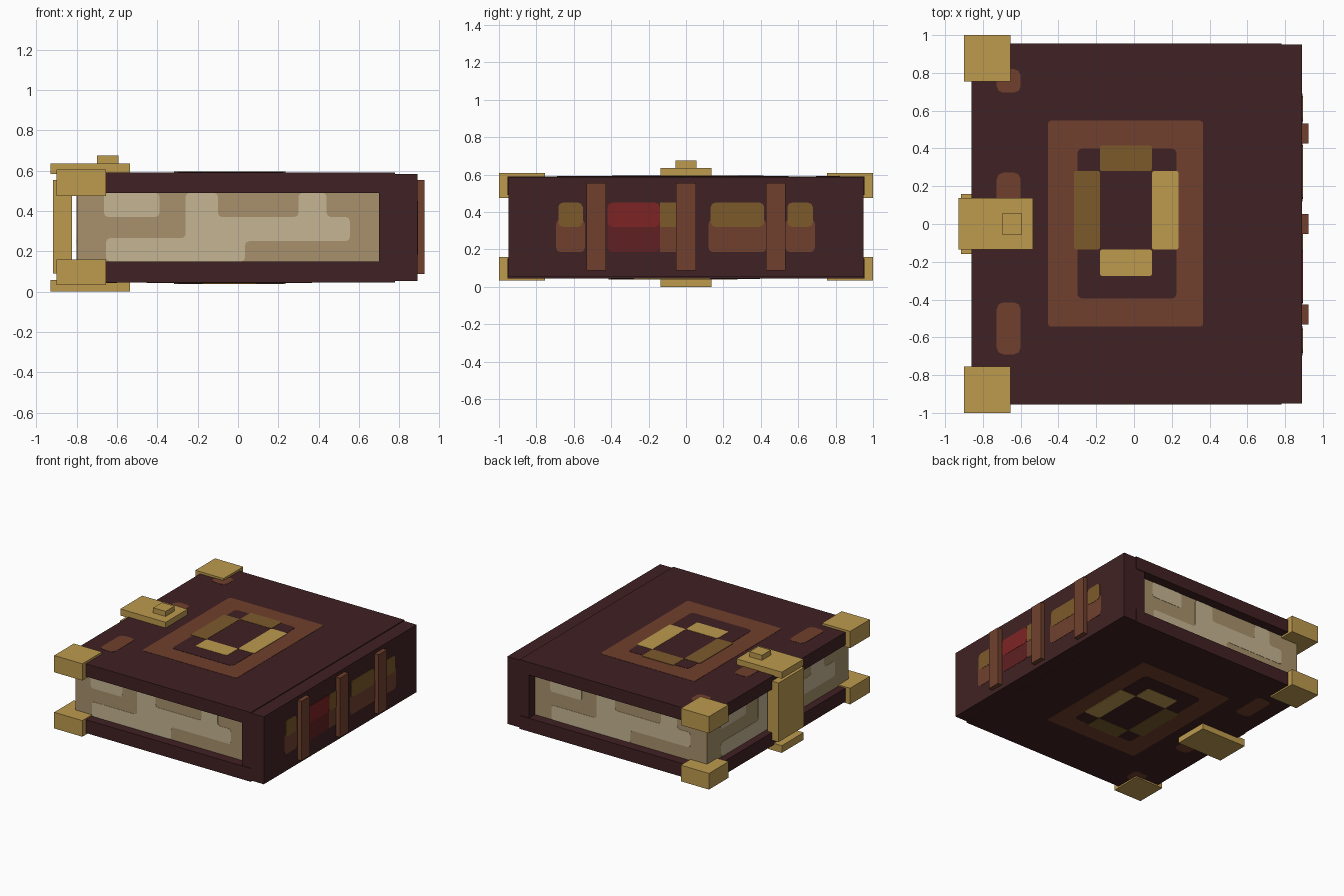
import bpy, bmesh
from mathutils import Matrix, Vector

cube = bpy.data.objects.get("Cube")
if cube:
    bpy.data.objects.remove(cube, do_unlink=True)


def material(name, code):
    """Material from an sRGB hex code, stored as linear values."""
    srgb = [int(code[i:i + 2], 16) / 255 for i in (0, 2, 4)]
    color = [((c + 0.055) / 1.055) ** 2.4 for c in srgb] + [1]
    mat = bpy.data.materials.new(name)
    mat.diffuse_color = color
    mat.use_nodes = True
    mat.node_tree.nodes["Principled BSDF"].inputs["Base Color"].default_value = color
    return mat


LEATHER = material("dark_leather", "402123")
BROWN = material("brown_leather", "70402D")
GOLD = material("gold", "BE9B4F")
OLIVE = material("tarnished_gold", "7C5A2B")
PAPER = material("light_paper", "C6B592")
AGED = material("aged_paper", "A8916C")
RED = material("red", "7D2424")
DARK_RED = material("dark_red", "602022")


def finish(name, bm, mat):
    mesh = bpy.data.meshes.new(name)
    bmesh.ops.recalc_face_normals(bm, faces=bm.faces[:])
    bm.to_mesh(mesh)
    bm.free()
    mesh.materials.append(mat)
    obj = bpy.data.objects.new(name, mesh)
    bpy.context.collection.objects.link(obj)


def box(name, mat, x, y, z):
    """Box from its (min, max) range on each axis."""
    bm = bmesh.new()
    bmesh.ops.create_cube(bm, size=1)
    for v in bm.verts:
        v.co = [(r[0] + r[1]) / 2 + c * (r[1] - r[0]) for r, c in zip((x, y, z), v.co)]
    finish(name, bm, mat)


def side(origin, u, v):
    """Matrix that lays plates on a flat side with axes u and v."""
    u, v = Vector(u), Vector(v)
    m = Matrix((u, v, u.cross(v))).transposed().to_4x4()
    m.translation = origin
    return m


def plate(name, mat, where, points, layer=1, radius=0.0, stretch=1.0):
    """Thin inlay with softened corners, stacked by layer."""
    bm = bmesh.new()
    verts = [bm.verts.new((a * stretch, b, 0)) for a, b in points]
    bm.faces.new(verts)
    if radius:
        bmesh.ops.bevel(bm, geom=verts, offset=radius, segments=2,
                        affect="VERTICES", profile=0.5)
    ext = bmesh.ops.extrude_face_region(bm, geom=bm.faces[:])
    for v in ext["geom"]:
        if isinstance(v, bmesh.types.BMVert):
            v.co.z = 0.002 * layer
    bm.transform(where)
    finish(name, bm, mat)


def rect(a0, a1, b0, b1):
    return [(a0, b0), (a1, b0), (a1, b1), (a0, b1)]


# Covers, spine and page block
box("bottom_cover", LEATHER, (-0.86, 0.78), (-0.955, 0.955), (0.045, 0.15))
box("top_cover", LEATHER, (-0.86, 0.78), (-0.955, 0.955), (0.49, 0.59))
box("spine", LEATHER, (0.70, 0.89), (-0.95, 0.95), (0.053, 0.583))
box("page_block", AGED, (-0.80, 0.70), (-0.88, 0.88), (0.15, 0.49))

# Raised spine bands
for i, y in enumerate((-0.48, 0, 0.48)):
    box(f"spine_band_{i + 1}", BROWN, (0.88, 0.925), (y - 0.053, y + 0.053), (0.088, 0.555))

# Metal corners
for front, ys in (("front", (-1, -0.755)), ("back", (0.755, 1))):
    box(f"{front}_top_corner", GOLD, (-0.90, -0.655), ys, (0.475, 0.607))
    box(f"{front}_bottom_corner", GOLD, (-0.90, -0.655), ys, (0.033, 0.16))

# Clasp
box("clasp_top_plate", GOLD, (-0.93, -0.535), (-0.135, 0.137), (0.583, 0.635))
box("clasp_bottom_plate", GOLD, (-0.93, -0.535), (-0.135, 0.137), (0, 0.057))
box("clasp_strap", GOLD, (-0.917, -0.823), (-0.16, 0.16), (0.09, 0.555))
box("clasp_knob", GOLD, (-0.70, -0.592), (-0.055, 0.055), (0.635, 0.675))

# Cover inlays, turned over for the underside
for label, where in (("top", side((0, 0, 0.59), (1, 0, 0), (0, 1, 0))),
                     ("bottom", side((0, 0, 0.045), (1, 0, 0), (0, -1, 0)))):
    plate(label + "_frame", BROWN, where, rect(-0.455, 0.366, -0.543, 0.547), 1, 0.015)
    plate(label + "_frame_centre", LEATHER, where, rect(-0.30, 0.225, -0.395, 0.40), 2, 0.025)
    for name, mat, shape in (("upper_bar", OLIVE, rect(-0.18, 0.095, 0.28, 0.415)),
                             ("left_bar", OLIVE, rect(-0.318, -0.18, -0.135, 0.28)),
                             ("right_bar", GOLD, rect(0.095, 0.235, -0.135, 0.28)),
                             ("lower_bar", GOLD, rect(-0.18, 0.095, -0.275, -0.135))):
        plate(f"{label}_{name}", mat, where, shape, 3, 0.01)
    for i, (b0, b1) in enumerate(((0.695, 0.82), (0.08, 0.272), (-0.69, -0.415))):
        plate(f"{label}_worn_patch_{i + 1}", BROWN, where, rect(-0.727, -0.60, b0, b1), 1, 0.035)

# Spine inlays: upper and lower colour of each patch
spine = side((0.89, 0, 0), (0, 1, 0), (0, 0, 1))
for i, (a0, a1, upper, lower) in enumerate(((-0.695, -0.54, OLIVE, BROWN),
                                            (-0.42, -0.14, RED, DARK_RED),
                                            (-0.14, -0.04, OLIVE, BROWN),
                                            (0.12, 0.43, OLIVE, BROWN),
                                            (0.53, 0.69, OLIVE, BROWN))):
    inset = 0.0 if i in (1, 2) else 0.012
    r = 0.0 if i == 2 else 0.025
    plate(f"spine_lower_patch_{i + 1}", lower, spine, rect(a0, a1, 0.185, 0.36), 1, r)
    plate(f"spine_upper_patch_{i + 1}", upper, spine,
          rect(a0 + inset, a1 - inset, 0.32, 0.45), 2, r)

# Light areas of paper on the three open sides
patch = rect(-0.615, -0.34, 0.37, 0.49)
streak = [(-0.605, 0.15), (0.085, 0.15), (0.085, 0.25), (0.605, 0.25), (0.605, 0.37),
          (0.49, 0.37), (0.49, 0.49), (0.35, 0.49), (0.35, 0.37), (-0.05, 0.37),
          (-0.05, 0.49), (-0.21, 0.49), (-0.21, 0.265), (-0.605, 0.265)]
for label, origin, u, stretch in (("front", (-0.05, -0.88, 0), (1, 0, 0), 1),
                                  ("back", (-0.05, 0.88, 0), (-1, 0, 0), 1),
                                  ("clasp_side", (-0.80, 0, 0), (0, -1, 0), 1.17)):
    where = side(origin, u, (0, 0, 1))
    plate(label + "_paper_patch", PAPER, where, patch, 1, 0.02, stretch)
    plate(label + "_paper_streak", PAPER, where, streak, 1, 0.02, stretch)
